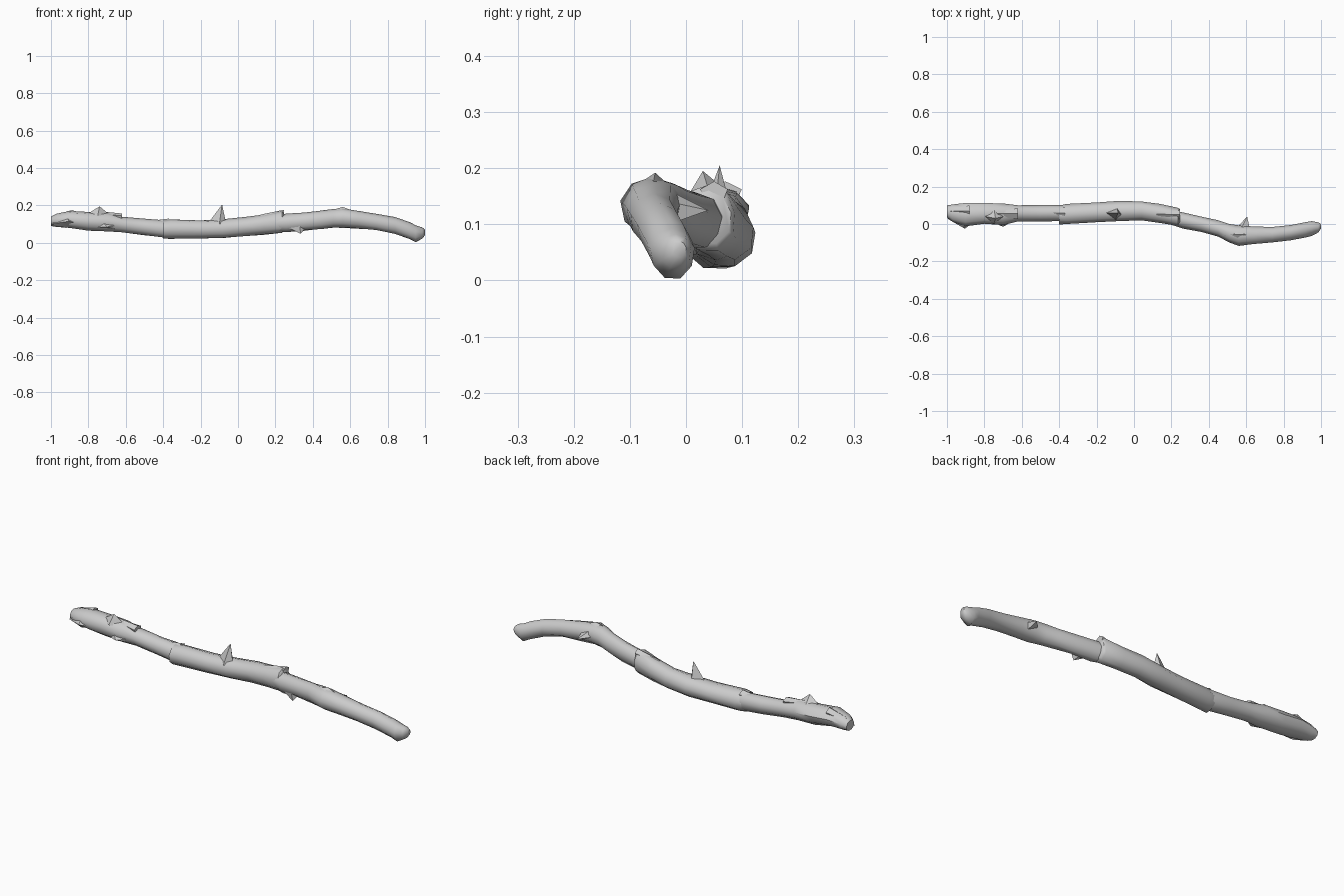
import bpy, bmesh, math, random
from mathutils import Vector

random.seed(4)
old = bpy.data.objects.get("Cube")
if old:
    bpy.data.objects.remove(old, do_unlink=True)

grey = bpy.data.materials.new("pale grey bark")
grey.use_nodes = True
color = (0.6, 0.6, 0.6, 1)
grey.diffuse_color = color
grey.node_tree.nodes["Principled BSDF"].inputs["Base Color"].default_value = color


def finish(name, bm, angle):
    bmesh.ops.recalc_face_normals(bm, faces=bm.faces)
    mesh = bpy.data.meshes.new(name)
    bm.to_mesh(mesh)
    bm.free()
    mesh.materials.append(grey)
    obj = bpy.data.objects.new(name, mesh)
    bpy.context.collection.objects.link(obj)
    bpy.ops.object.select_all(action='DESELECT')
    obj.select_set(True)
    bpy.context.view_layer.objects.active = obj
    bpy.ops.object.shade_smooth_by_angle(angle=math.radians(angle))
    return obj


def limb(name, stations, sides=9, rough=0.05):
    """Loft rings given as (x, y low, y high, z low, z high)."""
    bm = bmesh.new()
    rings = []
    for x, y0, y1, z0, z1 in stations:
        ring = []
        for i in range(sides):
            a = math.tau * (i + 0.25) / sides
            r = 1.03 + random.uniform(-rough, rough)
            ring.append(bm.verts.new((x, (y0 + y1) / 2 + (y1 - y0) / 2 * r * math.cos(a),
                                      (z0 + z1) / 2 + (z1 - z0) / 2 * r * math.sin(a))))
        rings.append(ring)
    for a, b in zip(rings, rings[1:]):
        for i in range(sides):
            j = (i + 1) % sides
            bm.faces.new((a[i], a[j], b[j], b[i]))
    bm.faces.new(rings[0])
    bm.faces.new(rings[-1])
    return finish(name, bm, 50)


def thorn(name, base, tip):
    """Pointed shard: a base outline joined to one tip."""
    bm = bmesh.new()
    foot = [bm.verts.new(p) for p in base]
    top = bm.verts.new(tip)
    bm.faces.new(foot)
    for i, v in enumerate(foot):
        bm.faces.new((v, foot[(i + 1) % len(foot)], top))
    return finish(name, bm, 40)


def diamond(x, y, z, dx, dy):
    return [(x - dx, y, z), (x, y - dy, z), (x + dx, y, z), (x, y + dy, z)]


# Three overlapping lengths, with broken bark steps where they meet
limb("thick_end_length", [
    (-1.0, .035, .10, .09, .14), (-.97, .01, .105, .085, .155),
    (-.90, -.01, .11, .08, .17), (-.80, .0, .11, .065, .165),
    (-.70, -.005, .107, .06, .16), (-.62, .015, .10, .055, .14),
    (-.50, .015, .10, .04, .128), (-.38, .015, .10, .025, .12),
    (-.28, .03, .09, .04, .105)])
limb("middle_length", [
    (-.40, .0, .098, .022, .118), (-.36, .0, .107, .018, .124),
    (-.20, .01, .115, .02, .12), (-.08, .015, .122, .024, .127),
    (.04, .02, .12, .034, .137), (.14, .005, .105, .043, .152),
    (.235, -.01, .088, .053, .168), (.245, .0, .08, .065, .16)])
limb("thin_end_length", [
    (.16, .01, .075, .065, .14), (.26, -.022, .06, .058, .154),
    (.36, -.04, .04, .065, .16), (.45, -.065, .018, .074, .17),
    (.51, -.098, .0, .08, .178), (.56, -.115, -.01, .08, .184),
    (.64, -.107, -.012, .076, .17), (.74, -.098, -.015, .068, .152),
    (.84, -.085, -.005, .048, .135), (.92, -.07, .01, .018, .108),
    (.95, -.062, .014, .004, .094), (.985, -.045, .008, .022, .082),
    (1.0, -.025, .0, .04, .07)])

# Upright thorn and smaller shards
thorn("tall_thorn", [(-.16, .06, .105), (-.10, .02, .10), (-.065, .05, .11), (-.09, .085, .11)],
      (-.085, .06, .205))
thorn("rear_thorn", [(.54, -.03, .13), (.61, -.03, .10), (.62, -.03, .14), (.57, -.03, .16)],
      (.605, .04, .125))
thorn("underside_stub", [(.25, -.01, .09), (.33, -.03, .09), (.37, -.01, .09), (.30, .03, .09)],
      (.335, -.025, .048))
thorn("end_knob", diamond(-.75, .045, .145, .07, .045), (-.74, .03, .195))
thorn("end_front_lump", [(-1.0, .03, .10), (-.92, .02, .08), (-.84, .02, .10), (-.92, .02, .15)],
      (-.905, -.025, .115))
thorn("lower_front_lump", [(-.78, .02, .08), (-.64, .03, .07), (-.62, .03, .10), (-.74, .02, .13)],
      (-.70, -.015, .085))
thorn("peak_bump", diamond(.55, -.06, .165, .08, .035), (.56, -.055, .192))


# Lifted bark flakes along the top
def flake(name, x0, x1, y, z0, z1, width, tall):
    limb(name, [(x0, y - width * .4, y + width * .4, z0 - tall, z0),
                (x1, y - width, y + width, z1 - tall, z1)], 5, 0)


flake("knob_flake", -.74, -.62, .055, .168, .156, .03, .035)
flake("step_flake", .12, .245, .05, .15, .176, .025, .04)
flake("rear_flake", -.44, -.37, .06, .12, .129, .03, .04)
flake("end_flake", -.98, -.88, .07, .15, .176, .03, .04)
